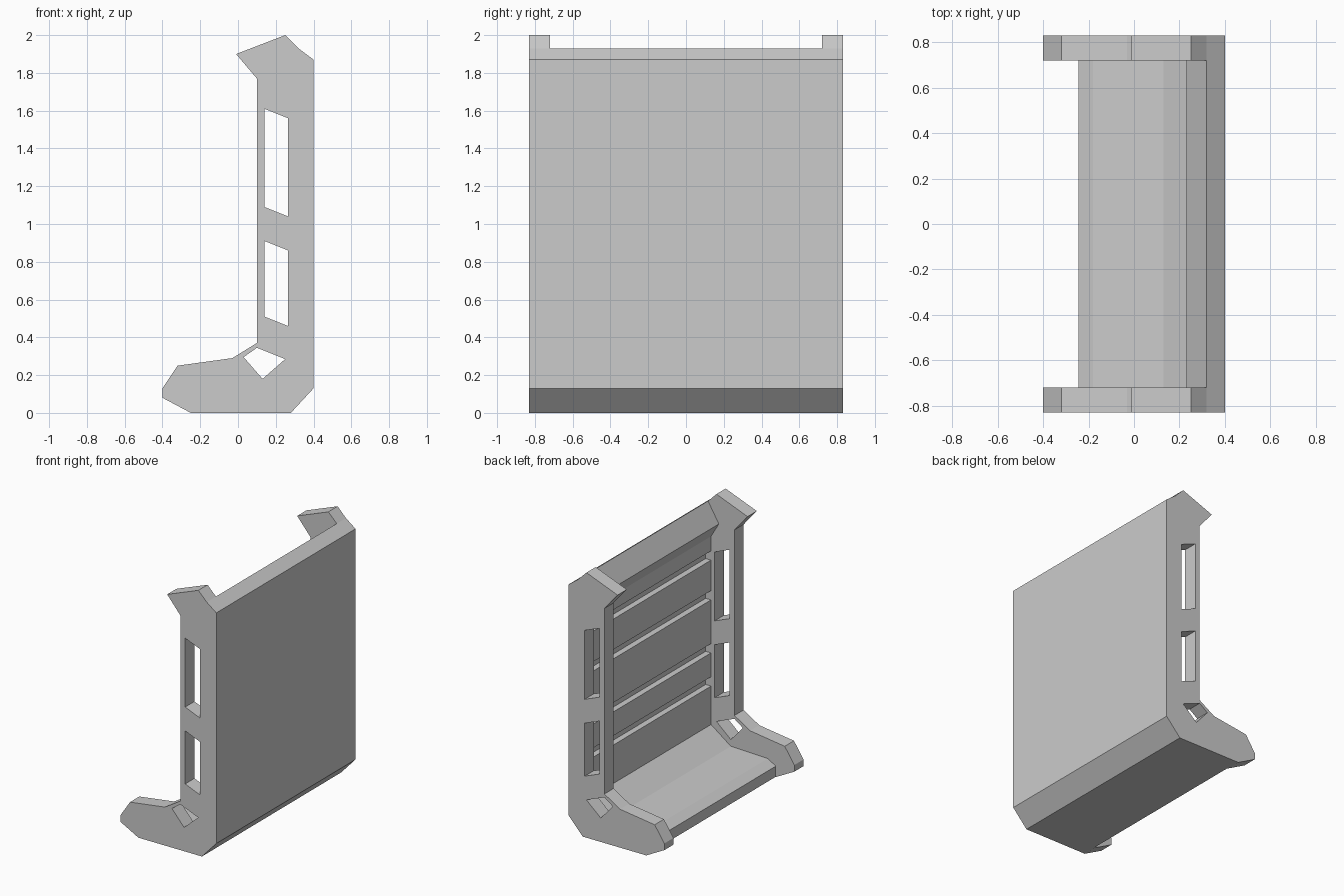
import bpy
from math import pi
from mathutils import Matrix

if "Cube" in bpy.data.objects:
    bpy.data.objects.remove(bpy.data.objects["Cube"])


def extrude_profile(name, loops, y0, y1):
    """Fill x-z outlines (first is the rim, others are holes) and extrude along y."""
    curve = bpy.data.curves.new(name + "_outline", 'CURVE')
    curve.dimensions = '2D'
    curve.fill_mode = 'BOTH'
    curve.extrude = (y1 - y0) / 2
    for pts in loops:
        spline = curve.splines.new('POLY')
        spline.points.add(len(pts) - 1)
        for p, (x, z) in zip(spline.points, pts):
            p.co = (x, z, 0, 1)
        spline.use_cyclic_u = True
    temp = bpy.data.objects.new(name + "_outline", curve)
    bpy.context.collection.objects.link(temp)
    dg = bpy.context.evaluated_depsgraph_get()
    mesh = bpy.data.meshes.new_from_object(temp.evaluated_get(dg))
    bpy.data.objects.remove(temp)
    mesh.transform(Matrix.Translation((0, (y0 + y1) / 2, 0)) @ Matrix.Rotation(pi / 2, 4, 'X'))
    mesh.name = name
    for poly in mesh.polygons:
        poly.use_smooth = False
    obj = bpy.data.objects.new(name, mesh)
    bpy.context.collection.objects.link(obj)
    return obj


# Side frames: hooked L profile with three cut-outs
frame = [(-0.40, 0.08), (-0.25, 0), (0.28, 0), (0.40, 0.13), (0.40, 1.87),
         (0.32, 1.93), (0.25, 2.0), (-0.01, 1.90), (0.10, 1.77), (0.10, 0.37),
         (-0.03, 0.29), (-0.32, 0.25), (-0.40, 0.13)]
windows = [[(0.14, a), (0.265, a - 0.05), (0.265, b - 0.05), (0.14, b)]
           for a, b in ((1.09, 1.61), (0.51, 0.91))]
corner_hole = [(0.03, 0.295), (0.10, 0.345), (0.25, 0.285), (0.13, 0.18)]
for side, y0, y1 in (("near", -0.83, -0.72), ("far", 0.72, 0.83)):
    extrude_profile("side_frame_" + side, [frame] + windows + [corner_hole], y0, y1)

# Shell between the frames: floor, back wall with horizontal grooves, top lip
shell = [(0.23, 1.78), (0.32, 1.93), (0.40, 1.87), (0.40, 0.13), (0.28, 0),
         (-0.245, 0), (-0.245, 0.08), (-0.18, 0.12), (0.13, 0.13), (0.295, 0.25)]
for z in (0.54, 0.79, 1.19, 1.49):
    shell += [(0.295, z), (0.34, z), (0.34, z + 0.07), (0.295, z + 0.07)]
shell.append((0.295, 1.67))
extrude_profile("shell", [shell], -0.72, 0.72)
